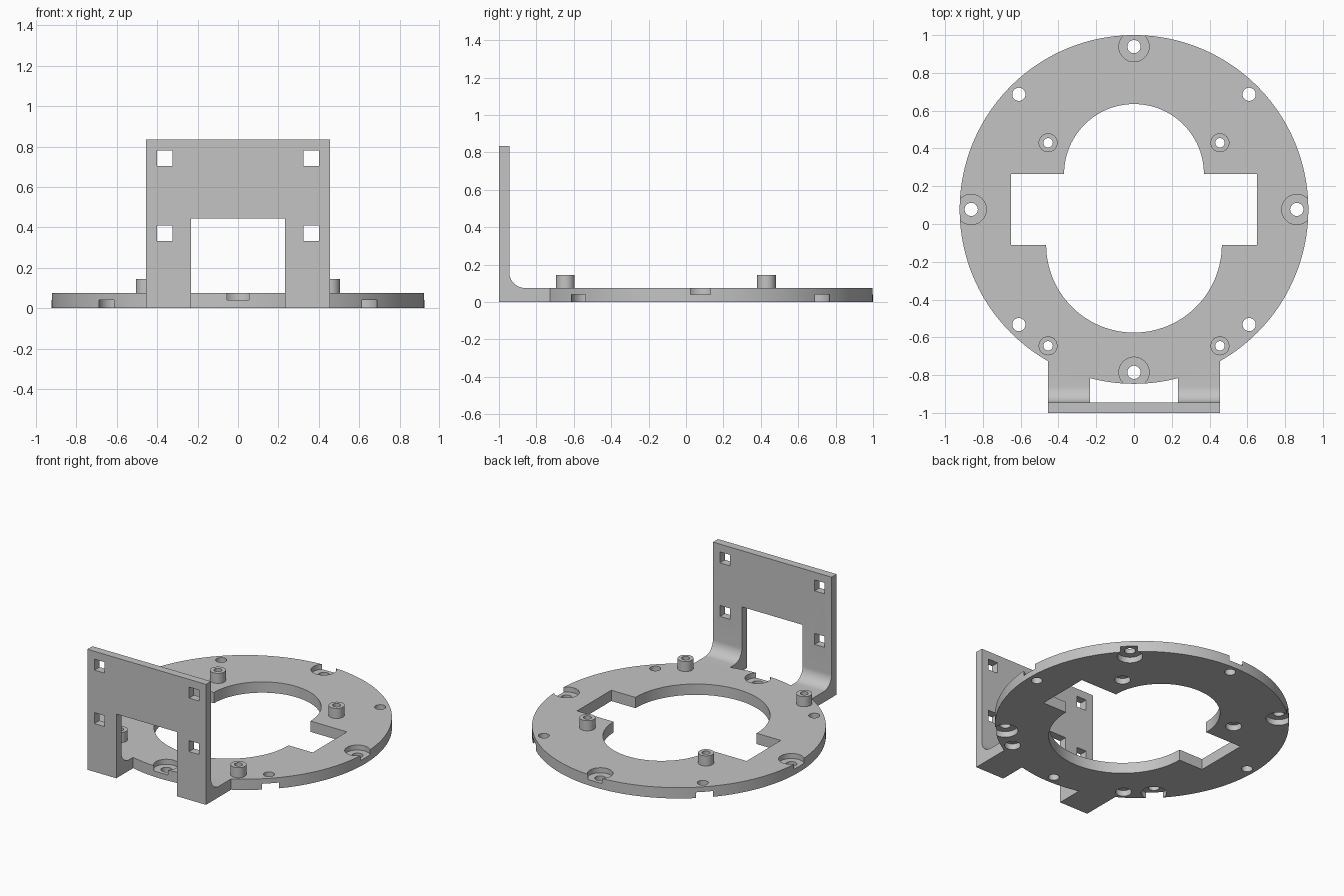
import bpy
import bmesh
from math import cos, sin, pi, radians
from mathutils import Matrix

cube = bpy.data.objects.get("Cube")
if cube:
    bpy.data.objects.remove(cube, do_unlink=True)

CY = 0.077          # centre of the round plate in y
R = 0.923           # plate radius
T = 0.075           # plate thickness
STEP = 0.04         # level of the counterbore floors
BOLT = 0.862        # bolt circle radius
W = 0.455           # half width of the bracket

grey = bpy.data.materials.new("light grey")
grey.use_nodes = True
colour = (0.55, 0.55, 0.55, 1)
grey.diffuse_color = colour
grey.node_tree.nodes["Principled BSDF"].inputs["Base Color"].default_value = colour


def finish(name, bm):
    bmesh.ops.recalc_face_normals(bm, faces=bm.faces)
    mesh = bpy.data.meshes.new(name)
    bm.to_mesh(mesh)
    bm.free()
    mesh.materials.append(grey)
    obj = bpy.data.objects.new(name, mesh)
    bpy.context.collection.objects.link(obj)
    return obj


def cylinder(name, x, y, r, z0, z1, sides=40):
    bm = bmesh.new()
    bmesh.ops.create_cone(bm, cap_ends=True, segments=sides, radius1=r, radius2=r,
                          depth=z1 - z0, matrix=Matrix.Translation((x, y, (z0 + z1) / 2)))
    return finish(name, bm)


def prism(name, points, vector):
    bm = bmesh.new()
    face = bm.faces.new([bm.verts.new(p) for p in points])
    new = bmesh.ops.extrude_face_region(bm, geom=[face])["geom"]
    bmesh.ops.translate(bm, vec=vector,
                        verts=[v for v in new if isinstance(v, bmesh.types.BMVert)])
    return finish(name, bm)


def box(name, x0, x1, y0, y1, z0, z1):
    return prism(name, [(x0, y0, z0), (x1, y0, z0), (x1, y1, z0), (x0, y1, z0)],
                 (0, 0, z1 - z0))


def combine(target, tool, operation="DIFFERENCE"):
    tool.hide_render = True
    mod = target.modifiers.new(operation.title(), "BOOLEAN")
    mod.operation = operation
    mod.solver = "EXACT"
    mod.object = tool
    bpy.context.view_layer.objects.active = target
    bpy.ops.object.modifier_apply(modifier=mod.name)
    bpy.data.objects.remove(tool, do_unlink=True)


def arc(cx, cy, r, a0, a1, n):
    return [(cx + r * cos(a0 + (a1 - a0) * i / n), cy + r * sin(a0 + (a1 - a0) * i / n))
            for i in range(n + 1)]


# Upright bracket: L profile with an inside fillet, swept along x
fillet = 0.085
back = -0.945
profile = [(-1, 0), (-0.7, 0), (-0.7, T)]
profile += arc(back + fillet, T + fillet, fillet, -pi / 2, -pi, 12)
profile += [(back, 0.835), (-1, 0.835)]
bracket = prism("bracket", [(-W, y, z) for y, z in profile], (2 * W, 0, 0))

# Doorway between the legs and four square holes
combine(bracket, box("doorway_cutter", -0.233, 0.233, -1.1, -0.6, -0.1, 0.445))
for x in (-0.363, 0.363):
    for z in (0.372, 0.743):
        combine(bracket, box("square_cutter", x - 0.038, x + 0.038, -1.1, -0.9,
                             z - 0.038, z + 0.038))

# Round base plate joined to the bracket
plate = cylinder("mounting_plate", 0, CY, R, 0, T, 160)
combine(plate, bracket, "UNION")

# Central opening: upper arc, wide slot, lower arc
opening = arc(0, 0.265, 0.37, 0, pi, 48) + [(-0.65, 0.265), (-0.65, -0.11)]
opening += arc(0, -0.11, 0.465, pi, 2 * pi, 56) + [(0.65, -0.11), (0.65, 0.265)]
combine(plate, prism("opening_cutter", [(x, y, -0.1) for x, y in opening], (0, 0, 0.3)))

# Standoffs with through holes and recesses underneath
for x in (-0.455, 0.455):
    for y in (0.43, -0.645):
        combine(plate, cylinder("standoff", x, y, 0.05, 0.05, 0.145), "UNION")
        combine(plate, cylinder("bore_cutter", x, y, 0.025, -0.1, 0.3, 28))
        combine(plate, cylinder("recess_cutter", x, y, 0.05, -0.1, STEP))

# Bolt holes: counterbored from above on the axes, from below on the diagonals
for i in range(8):
    x, y = BOLT * cos(i * pi / 4), CY + BOLT * sin(i * pi / 4)
    combine(plate, cylinder("bolt_cutter", x, y, 0.035, -0.1, 0.3, 32))
    low, high = (STEP, 0.2) if i % 2 == 0 else (-0.1, STEP)
    combine(plate, cylinder("counterbore_cutter", x, y, 0.08, low, high, 48))

# Smooth the round walls, keep the edges crisp
bpy.ops.object.select_all(action="DESELECT")
plate.select_set(True)
bpy.context.view_layer.objects.active = plate
bpy.ops.object.shade_smooth_by_angle(angle=radians(30))
